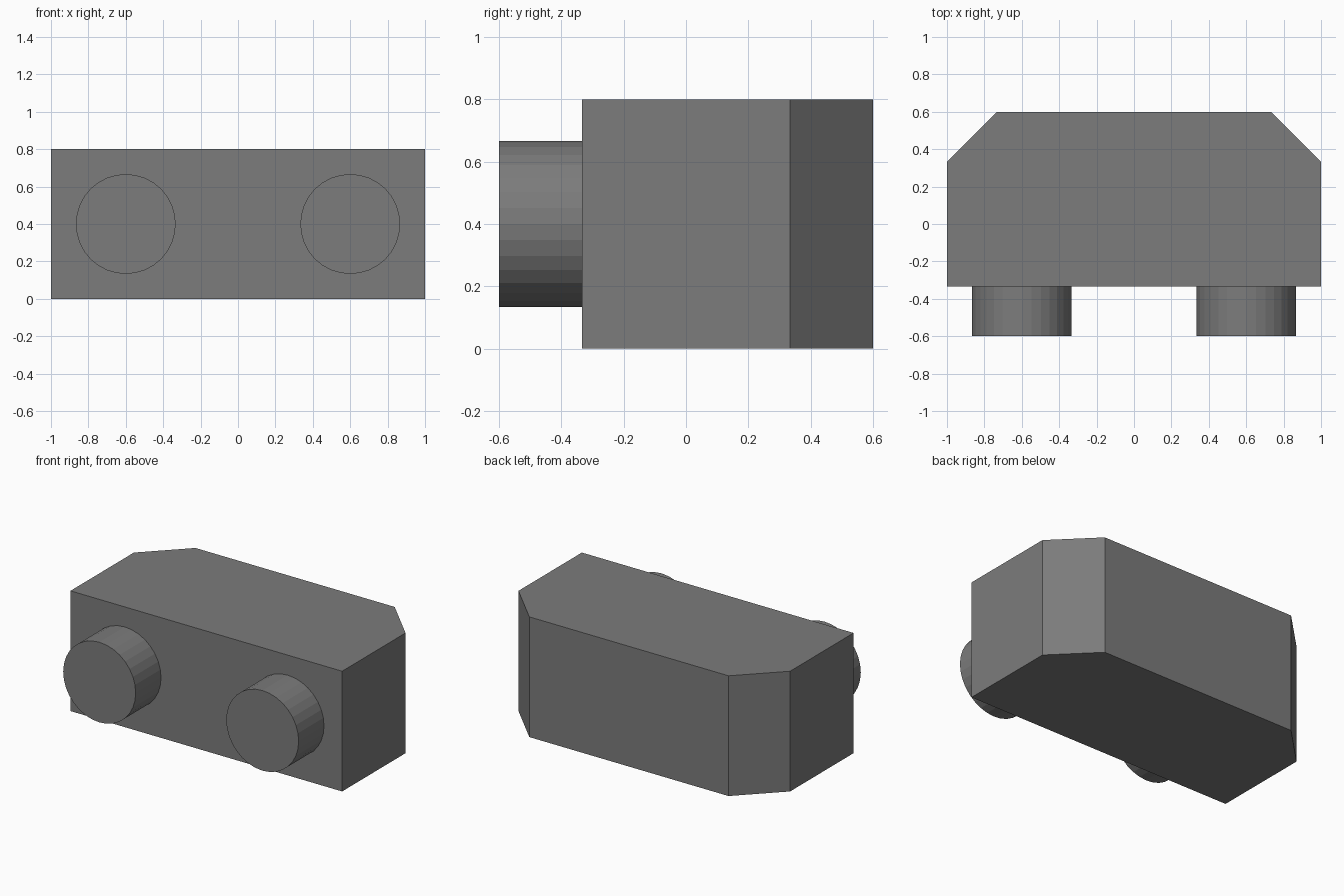
import bpy, bmesh, math
from mathutils import Matrix

if "Cube" in bpy.data.objects:
    bpy.data.objects.remove(bpy.data.objects["Cube"])

grey = bpy.data.materials.new("mid grey")
grey.diffuse_color = (0.2, 0.2, 0.2, 1)
grey.use_nodes = True
grey.node_tree.nodes["Principled BSDF"].inputs["Base Color"].default_value = grey.diffuse_color


def make_object(name, bm):
    bmesh.ops.recalc_face_normals(bm, faces=bm.faces)
    mesh = bpy.data.meshes.new(name)
    bm.to_mesh(mesh)
    bm.free()
    mesh.materials.append(grey)
    obj = bpy.data.objects.new(name, mesh)
    bpy.context.collection.objects.link(obj)
    return obj


# Block with its two upright back corners cut at 45 degrees
half = [(1, -1 / 3), (1, 1 / 3), (0.7333, 0.6)]
outline = half + [(-x, y) for x, y in reversed(half)]
bm = bmesh.new()
base = bm.faces.new([bm.verts.new((x, y, 0)) for x, y in outline])
top = bmesh.ops.extrude_face_region(bm, geom=[base])["geom"]
bmesh.ops.translate(bm, vec=(0, 0, 0.8),
                    verts=[g for g in top if isinstance(g, bmesh.types.BMVert)])
make_object("body_block", bm)

# Two round pegs on the front face
depth = 0.6 - 1 / 3
for side, x in (("left", -0.6), ("right", 0.6)):
    bm = bmesh.new()
    bmesh.ops.create_cone(
        bm, cap_ends=True, segments=32, radius1=0.2667, radius2=0.2667, depth=depth,
        matrix=Matrix.Translation((x, -0.6 + depth / 2, 0.4))
        @ Matrix.Rotation(math.pi / 2, 4, "X"))
    make_object(f"front_peg_{side}", bm)
